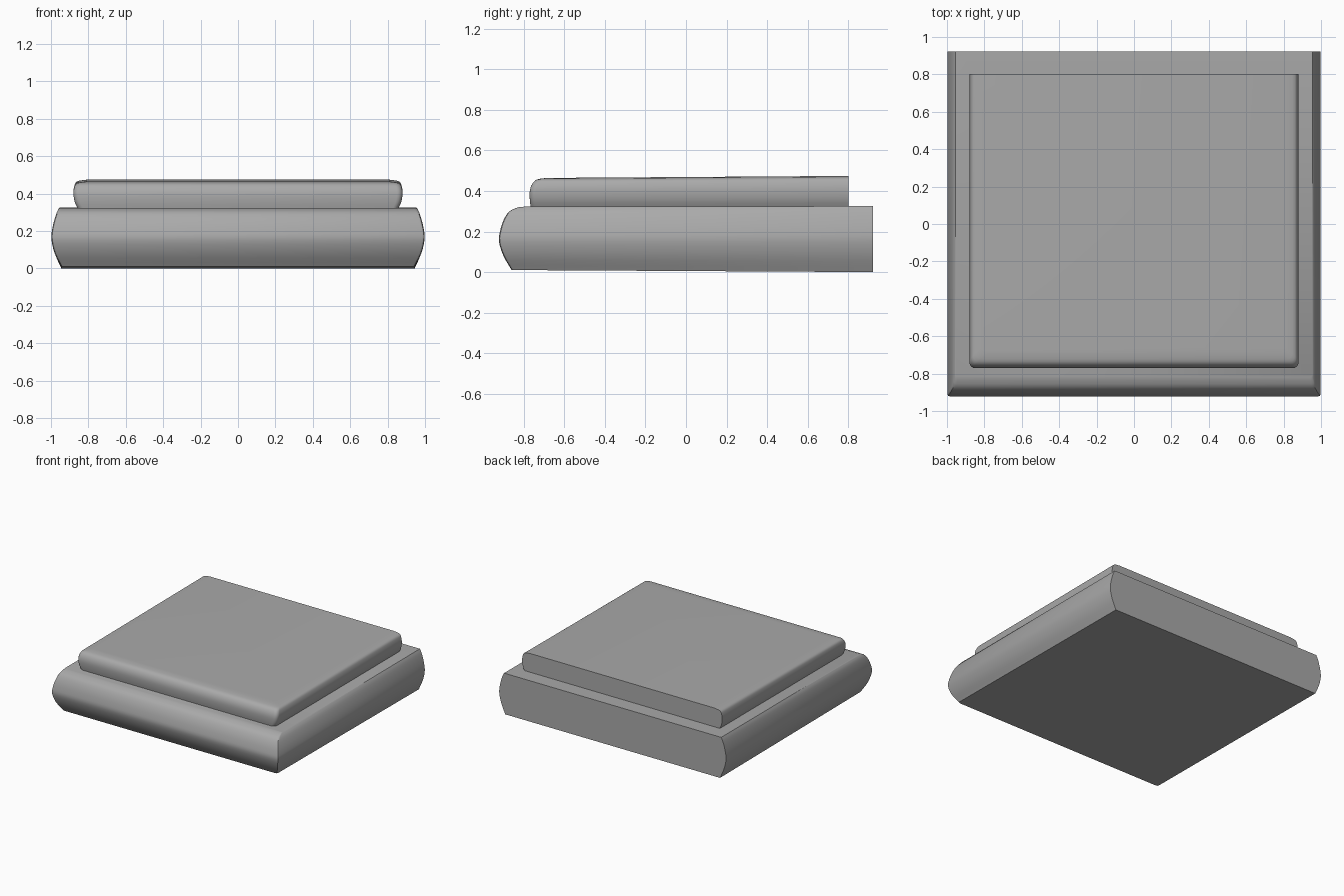
import bpy
import bmesh
import math
from mathutils import Vector

default = bpy.data.objects.get("Cube")
if default:
    bpy.data.objects.remove(default, do_unlink=True)

grey = bpy.data.materials.new("plain_grey")
grey.use_nodes = True
colour = (0.4, 0.4, 0.4, 1)
grey.diffuse_color = colour
grey.node_tree.nodes["Principled BSDF"].inputs["Base Color"].default_value = colour


def smooth_levels(levels, steps=3):
    """Pass a soft curve through the profile levels."""
    pts = [Vector(p) for p in levels]
    pts = [2 * pts[0] - pts[1]] + pts + [2 * pts[-1] - pts[-2]]
    out = []
    for a, b, c, d in zip(pts, pts[1:], pts[2:], pts[3:]):
        for i in range(steps):
            t = i / steps
            out.append(b + 0.5 * t * (c - a + t * (2 * a - 5 * b + 4 * c - d
                                                 + t * (3 * (b - c) + d - a))))
    return out + [pts[-2]]


def slab(name, levels, back, radius, segments, angle):
    """Stack of rings with rounded front corners and a flat back.
    Each level is half width, front y, z at front, z at back."""
    bm = bmesh.new()
    rings = []
    for half, front, z_front, z_back in smooth_levels(levels):
        corner = []
        for i in range(segments + 1):
            a = math.pi / 2 * i / segments
            corner.append((half - radius + radius * math.cos(a),
                           front + radius - radius * math.sin(a)))
        outline = [(half, back)] + corner
        outline += [(-x, y) for x, y in reversed(outline)]
        ring = []
        for x, y in outline:
            t = (y - front) / (back - front)
            ring.append(bm.verts.new((x, y, z_front + t * (z_back - z_front))))
        rings.append(ring)
    for low, high in zip(rings, rings[1:]):
        for i in range(len(low) - 1):
            bm.faces.new((low[i], low[i + 1], high[i + 1], high[i]))
    bm.faces.new(rings[0])
    bm.faces.new(rings[-1])
    # Flat back panel
    bm.faces.new([r[0] for r in rings] + [r[-1] for r in reversed(rings)])
    bmesh.ops.recalc_face_normals(bm, faces=bm.faces)
    mesh = bpy.data.meshes.new(name)
    bm.to_mesh(mesh)
    bm.free()
    obj = bpy.data.objects.new(name, mesh)
    bpy.context.collection.objects.link(obj)
    mesh.materials.append(grey)
    bpy.ops.object.select_all(action="DESELECT")
    obj.select_set(True)
    bpy.context.view_layer.objects.active = obj
    bpy.ops.object.shade_smooth_by_angle(angle=math.radians(angle))


# Wide lower slab with bulging sides
slab("lower_slab", [
    (0.945, -0.86, 0.01, 0.0),
    (0.98, -0.9, 0.08, 0.08),
    (0.997, -0.922, 0.15, 0.15),
    (0.995, -0.917, 0.2, 0.2),
    (0.983, -0.9, 0.255, 0.255),
    (0.968, -0.87, 0.3, 0.3),
    (0.955, -0.82, 0.322, 0.325),
], 0.922, 0.015, 2, 35)

# Smaller upper slab, rising slightly to the back
slab("upper_slab", [
    (0.855, -0.765, 0.315, 0.315),
    (0.873, -0.77, 0.355, 0.355),
    (0.88, -0.77, 0.4, 0.4),
    (0.875, -0.758, 0.435, 0.44),
    (0.86, -0.735, 0.456, 0.465),
    (0.81, -0.69, 0.464, 0.474),
], 0.802, 0.03, 4, 40)
